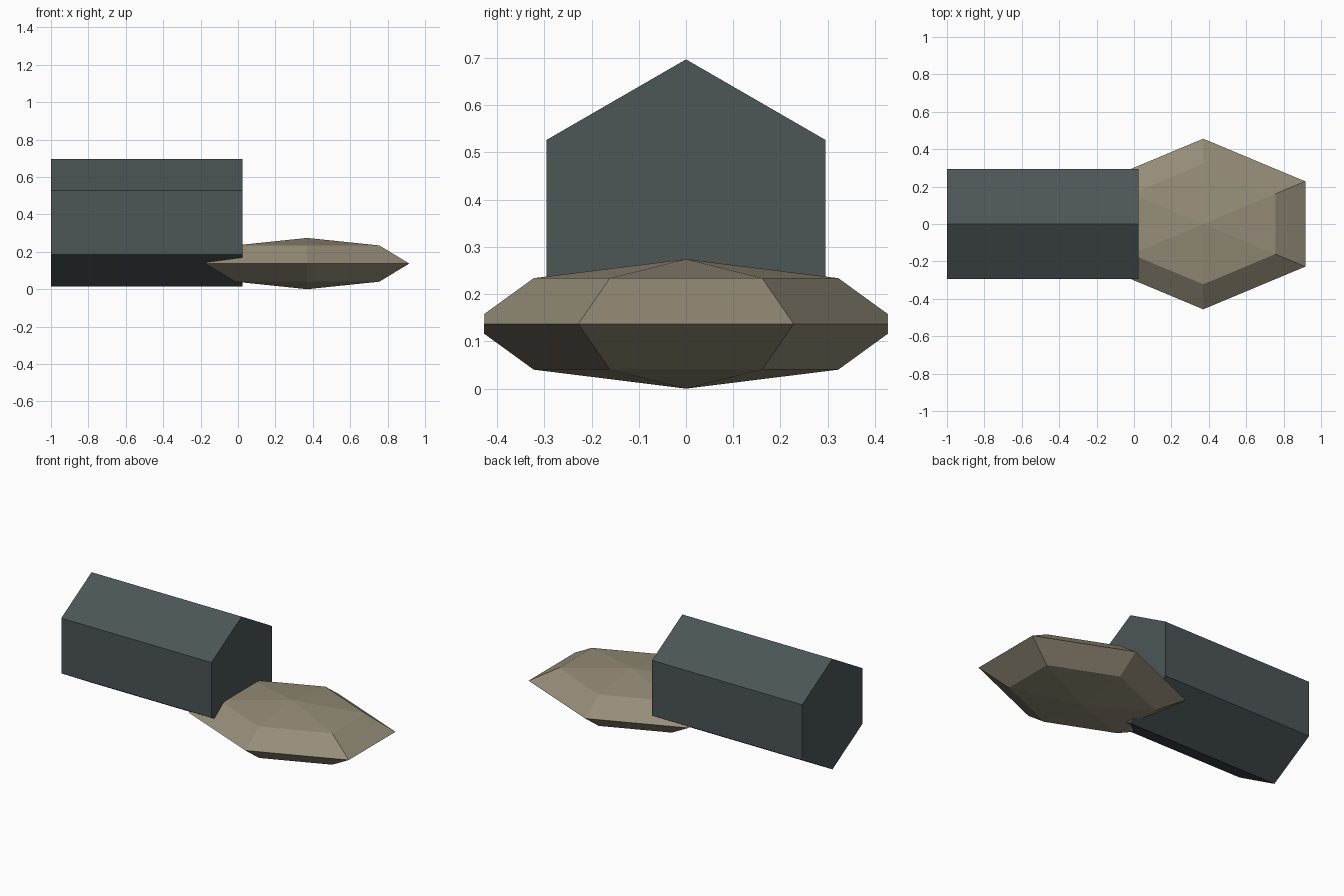
import bpy, math
from mathutils import Matrix

if "Cube" in bpy.data.objects:
    bpy.data.objects.remove(bpy.data.objects["Cube"])


def finish(name, colour_name, colour):
    obj = bpy.context.object
    obj.name = name
    mat = bpy.data.materials.new(colour_name)
    mat.diffuse_color = (*colour, 1)
    mat.use_nodes = True
    mat.node_tree.nodes["Principled BSDF"].inputs["Base Color"].default_value = mat.diffuse_color
    obj.data.materials.append(mat)
    return obj


# Hexagonal bar lying along x, with a ridge at the top
x0, x1, radius = -1.0, 0.025, 0.341
bpy.ops.mesh.primitive_cylinder_add(vertices=6, radius=radius, depth=x1 - x0)
bar = finish("hexagonal_bar", "slate grey", (0.072, 0.092, 0.094))
# cylinder vertices start on +y, so turn z to x and y to z
turn = Matrix(((0, 0, 1), (1, 0, 0), (0, 1, 0))).to_4x4()
bar.data.transform(Matrix.Translation(((x0 + x1) / 2, 0, 0.356)) @ turn)

# Flattened six-sided pebble overlapping the end of the bar
bpy.ops.mesh.primitive_uv_sphere_add(segments=6, ring_count=4, radius=1)
pebble = finish("flat_pebble", "stone beige", (0.30, 0.265, 0.19))
pebble.data.transform(Matrix.Translation((0.37, 0, 0.137))
                      @ Matrix.Diagonal((0.63, 0.456, 0.137, 1)))
